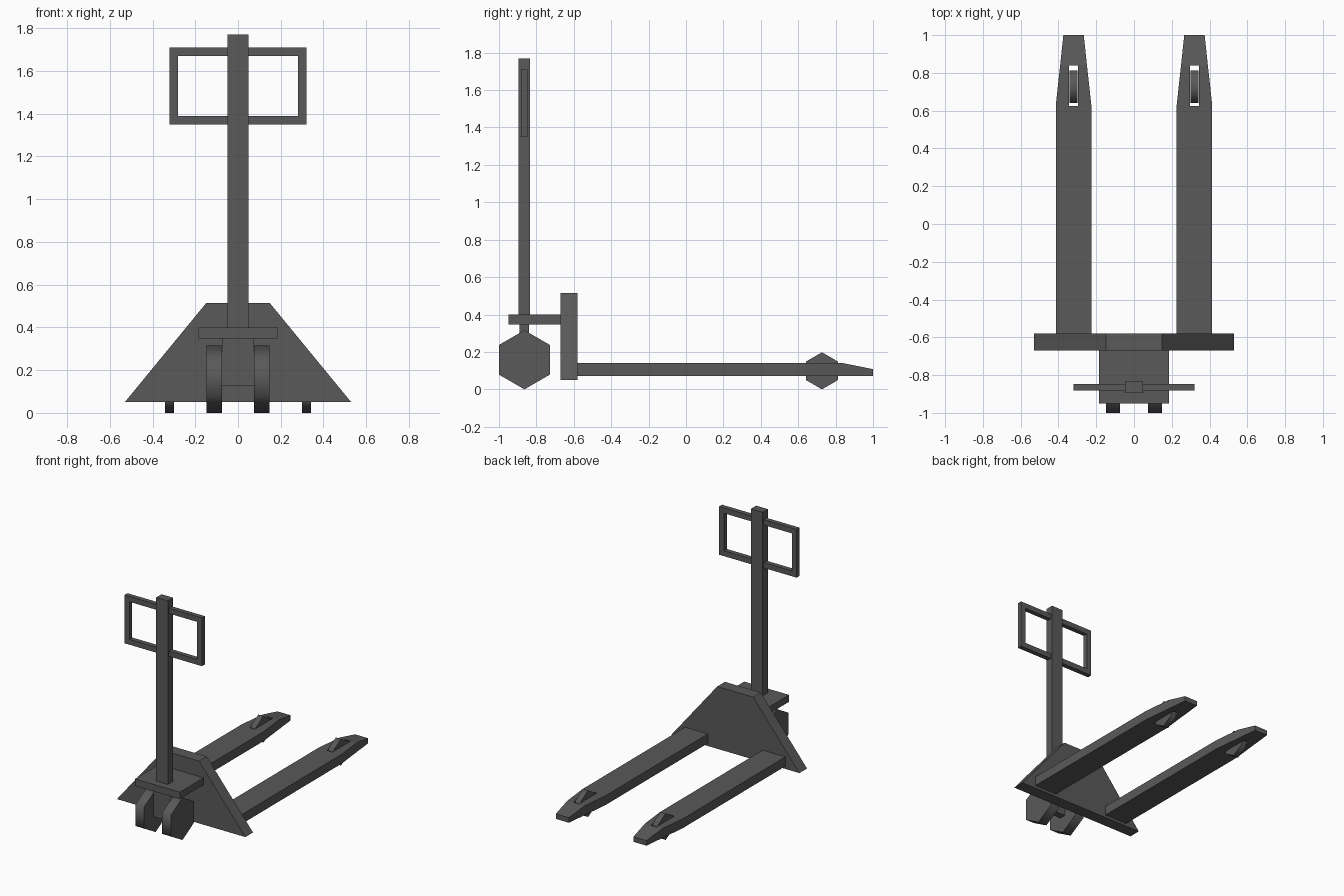
import bpy, bmesh, math
from mathutils import Matrix

if "Cube" in bpy.data.objects:
    bpy.data.objects.remove(bpy.data.objects["Cube"])

grey = bpy.data.materials.new("dark_grey")
grey.diffuse_color = (0.1, 0.1, 0.1, 1)
grey.use_nodes = True
grey.node_tree.nodes["Principled BSDF"].inputs["Base Color"].default_value = grey.diffuse_color


def finish(name, bm):
    bmesh.ops.recalc_face_normals(bm, faces=bm.faces)
    me = bpy.data.meshes.new(name)
    bm.to_mesh(me)
    bm.free()
    me.materials.append(grey)
    ob = bpy.data.objects.new(name, me)
    bpy.context.collection.objects.link(ob)
    return ob


def loft(name, sections):
    """Skin a list of equally sized closed rings and cap both ends."""
    bm = bmesh.new()
    rings = [[bm.verts.new(p) for p in s] for s in sections]
    n = len(rings[0])
    for a, b in zip(rings, rings[1:]):
        for i in range(n):
            j = (i + 1) % n
            bm.faces.new((a[i], a[j], b[j], b[i]))
    bm.faces.new(rings[0])
    bm.faces.new(rings[-1])
    return finish(name, bm)


def box(name, x0, x1, y0, y1, z0, z1):
    ring = [(x0, z0), (x1, z0), (x1, z1), (x0, z1)]
    return loft(name, [[(x, y, z) for x, z in ring] for y in (y0, y1)])


def wheel(name, x, y, r, width):
    """Six-sided wheel with a corner on the ground, axle along x."""
    bm = bmesh.new()
    bmesh.ops.create_cone(bm, cap_ends=True, segments=6, radius1=r, radius2=r, depth=width,
                          matrix=Matrix.Translation((x, y, r)) @ Matrix.Rotation(math.pi / 2, 4, 'Y'))
    # put a corner at the bottom whatever the starting angle
    if min(v.co.z for v in bm.verts) > 0.01 * r:
        bmesh.ops.rotate(bm, verts=bm.verts, cent=(x, y, r),
                         matrix=Matrix.Rotation(math.pi / 6, 3, 'X'))
    ob = finish(name, bm)
    bpy.ops.object.select_all(action='DESELECT')
    ob.select_set(True)
    bpy.context.view_layer.objects.active = ob
    bpy.ops.object.shade_smooth_by_angle(angle=math.radians(65))
    return ob


# Back plate
plate = [(-0.53, 0.05), (0.53, 0.05), (0.148, 0.515), (-0.148, 0.515)]
loft("back_plate", [[(x, y, z) for x, z in plate] for y in (-0.67, -0.58)])

# Steering shelf, neck and pole
box("steering_shelf", -0.185, 0.185, -0.95, -0.67, 0.348, 0.40)
box("steering_neck", -0.075, 0.075, -0.89, -0.84, 0.125, 0.348)
box("handle_pole", -0.048, 0.048, -0.896, -0.834, 0.40, 1.77)

# Handle frame: horizontal bars and side grips
for name, z in (("handle_lower_bar", 1.35), ("handle_upper_bar", 1.67)):
    box(name, -0.32, 0.32, -0.882, -0.847, z, z + 0.04)

for side, s in (("left", -1), ("right", 1)):
    a, b = sorted((s * 0.28, s * 0.32))
    box(f"handle_grip_{side}", a, b, -0.882, -0.847, 1.39, 1.67)

    # Fork: (y, half width, top height), narrowing to the tip
    stations = [(-0.58, 0.094, 0.14), (0.63, 0.094, 0.14), (0.84, 0.071, 0.14), (1.0, 0.054, 0.108)]
    c = s * 0.32
    fork = loft(f"fork_{side}", [[(c - w, y, 0.07), (c + w, y, 0.07), (c + w, y, t), (c - w, y, t)]
                                 for y, w, t in stations])

    # Slot for the load wheel
    cutter = box(f"slot_cutter_{side}", c - 0.023, c + 0.023, 0.625, 0.838, 0.0, 0.3)
    cutter.hide_render = True
    cutter.hide_set(True)
    mod = fork.modifiers.new("wheel_slot", 'BOOLEAN')
    mod.operation = 'DIFFERENCE'
    mod.solver = 'EXACT'
    mod.object = cutter

    # Wheels
    wheel(f"load_wheel_{side}", c, 0.727, 0.099, 0.043)
    wheel(f"steer_wheel_{side}", s * 0.111, -0.864, 0.158, 0.072)
